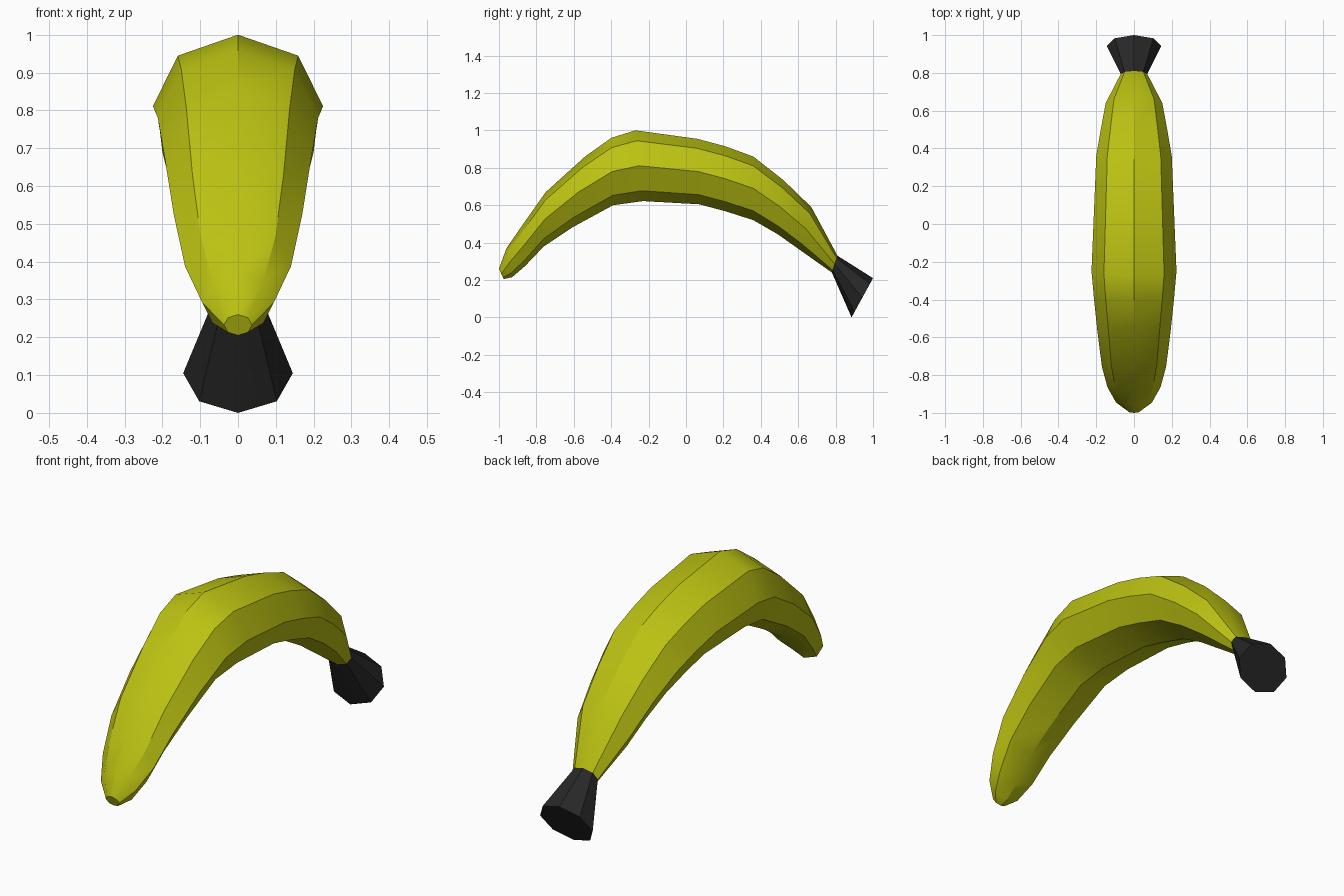
import bpy
import bmesh
from math import sin, cos, tau, radians
from mathutils import Vector

SIDES = 8

cube = bpy.data.objects.get("Cube")
if cube:
    bpy.data.objects.remove(cube, do_unlink=True)


def make_material(name, colour):
    mat = bpy.data.materials.new(name)
    mat.use_nodes = True
    mat.diffuse_color = colour
    mat.node_tree.nodes["Principled BSDF"].inputs["Base Color"].default_value = colour
    return mat


def loft(name, rings, mat, cap_start, cap_end):
    """Skin octagonal rings, each given by top y, top z, bottom y, bottom z, half width."""
    bm = bmesh.new()
    loops = []
    for top_y, top_z, low_y, low_z, width in rings:
        top, low = Vector((0, top_y, top_z)), Vector((0, low_y, low_z))
        centre, up = (top + low) / 2, (top - low) / 2
        side = Vector((width, 0, 0))
        loops.append([bm.verts.new(centre + up * cos(tau * i / SIDES) + side * sin(tau * i / SIDES))
                      for i in range(SIDES)])
    for a, b in zip(loops, loops[1:]):
        for i in range(SIDES):
            j = (i + 1) % SIDES
            bm.faces.new((a[i], a[j], b[j], b[i]))
    if cap_start:
        bm.faces.new(loops[0])
    if cap_end:
        bm.faces.new(loops[-1])
    bmesh.ops.recalc_face_normals(bm, faces=bm.faces)
    # An open tube can be oriented either way, so check against its axis
    bm.faces.ensure_lookup_table()
    face = bm.faces[0]
    middle = sum((v.co for v in loops[0] + loops[1]), Vector()) / (2 * SIDES)
    if face.normal.dot(face.calc_center_median() - middle) < 0:
        bmesh.ops.reverse_faces(bm, faces=bm.faces)
    mesh = bpy.data.meshes.new(name)
    bm.to_mesh(mesh)
    bm.free()
    mesh.materials.append(mat)
    obj = bpy.data.objects.new(name, mesh)
    bpy.context.collection.objects.link(obj)
    bpy.ops.object.select_all(action="DESELECT")
    obj.select_set(True)
    bpy.context.view_layer.objects.active = obj
    bpy.ops.object.shade_smooth_by_angle(angle=radians(30))
    return obj


yellow = make_material("ripe yellow", (0.5, 0.54, 0.006, 1))
black = make_material("stem black", (0.02, 0.02, 0.02, 1))

# Curved fruit, from blossom tip to stem
neck = (0.81, 0.33, 0.78, 0.24, 0.07)
fruit_rings = [
    (-1.0, 0.26, -0.975, 0.205, 0.037),
    (-0.96, 0.37, -0.93, 0.215, 0.095),
    (-0.87, 0.5, -0.86, 0.275, 0.14),
    (-0.75, 0.67, -0.76, 0.38, 0.17),
    (-0.54, 0.86, -0.61, 0.48, 0.193),
    (-0.4, 0.96, -0.39, 0.6, 0.212),
    (-0.27, 1.0, -0.23, 0.622, 0.225),
    (0.06, 0.955, 0.07, 0.605, 0.212),
    (0.21, 0.915, 0.21, 0.568, 0.206),
    (0.36, 0.86, 0.36, 0.52, 0.2),
    (0.52, 0.735, 0.49, 0.445, 0.175),
    (0.67, 0.59, 0.61, 0.36, 0.15),
    neck,
]
loft("fruit_body", fruit_rings, yellow, True, False)

# Flared stem end
loft("stem", [neck, (1.0, 0.21, 0.885, 0.0, 0.145)], black, False, True)
